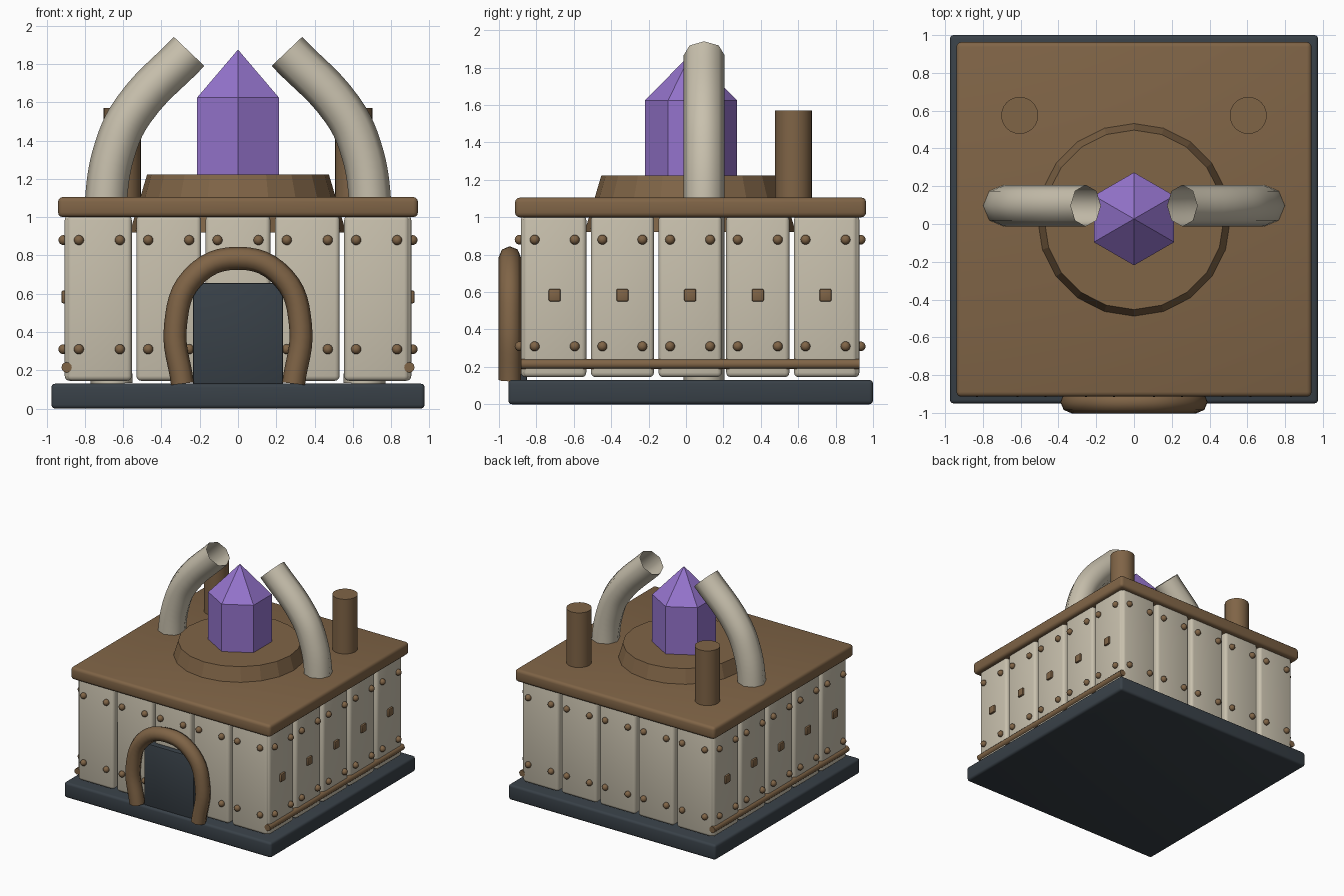
import bpy, math
from mathutils import Vector

if "Cube" in bpy.data.objects:
    bpy.data.objects.remove(bpy.data.objects["Cube"])

CY = 0.022           # depth centre of the building
PITCH = 0.362        # plank spacing
HALF = 0.905         # outer face of the walls


def material(name, rgb):
    m = bpy.data.materials.new(name)
    m.diffuse_color = (*rgb, 1)
    m.use_nodes = True
    m.node_tree.nodes["Principled BSDF"].inputs["Base Color"].default_value = m.diffuse_color
    return m


BONE = material("bone", (0.58, 0.53, 0.42))
WOOD = material("brown wood", (0.215, 0.128, 0.062))
SLATE = material("dark slate", (0.040, 0.052, 0.064))
CRYSTAL = material("purple crystal", (0.30, 0.175, 0.61))


def finish(name, mat, smooth=True):
    ob = bpy.context.object
    ob.name = name
    ob.data.materials.clear()
    ob.data.materials.append(mat)
    if smooth:
        bpy.ops.object.shade_smooth_by_angle(angle=math.radians(40))
    return ob


def box(name, mat, lo, hi, bevel=0.02, segments=3):
    lo, hi = Vector(lo), Vector(hi)
    bpy.ops.mesh.primitive_cube_add(size=1, location=(lo + hi) / 2)
    ob = bpy.context.object
    ob.scale = hi - lo
    bpy.ops.object.transform_apply(location=False, rotation=False, scale=True)
    mod = ob.modifiers.new("bevel", 'BEVEL')
    mod.width, mod.segments = bevel, segments
    bpy.ops.object.modifier_apply(modifier=mod.name)
    return finish(name, mat)


def cone(name, mat, sides, r1, r2, z1, z2, x=0, y=CY, smooth=True):
    bpy.ops.mesh.primitive_cone_add(vertices=sides, radius1=r1, radius2=r2,
                                    depth=z2 - z1, location=(x, y, (z1 + z2) / 2))
    return finish(name, mat, smooth)


def tube(name, mat, points, radius):
    """Open eight-sided tube along a smooth path."""
    cu = bpy.data.curves.new(name, 'CURVE')
    cu.dimensions = '3D'
    cu.bevel_depth, cu.bevel_resolution, cu.resolution_u = radius, 2, 6
    sp = cu.splines.new('BEZIER')
    sp.bezier_points.add(len(points) - 1)
    for bp, p in zip(sp.bezier_points, points):
        bp.co = p
        bp.handle_left_type = bp.handle_right_type = 'AUTO'
    ob = bpy.data.objects.new(name, cu)
    bpy.context.collection.objects.link(ob)
    bpy.ops.object.select_all(action='DESELECT')
    ob.select_set(True)
    bpy.context.view_layer.objects.active = ob
    bpy.ops.object.convert(target='MESH')
    ob = finish(name, mat, False)
    bpy.ops.object.shade_smooth_by_angle(angle=math.radians(60))
    return ob


# Foundation slab and roof slab
box("foundation", SLATE, (-0.975, -0.95, 0), (0.975, 1.0, 0.13))
box("roof", WOOD, (-0.94, -0.914, 1.0), (0.94, 0.963, 1.105), 0.025)

# Four plank walls, each built along x and turned about the building centre
for wall, turn in (("front", 0), ("right", 90), ("back", 180), ("left", 270)):
    parts = []
    for i in range(-2, 3):
        c = i * PITCH
        parts.append(box(wall + "_plank", BONE, (c - 0.169, -HALF, 0.145),
                         (c + 0.169, -HALF + 0.08, 1.01), 0.025))
        # Rivets at the plank corners
        for dx in (-0.107, 0.107):
            for z in (0.31, 0.88):
                bpy.ops.mesh.primitive_uv_sphere_add(
                    segments=12, ring_count=8, radius=0.026,
                    location=(c + dx, -HALF - 0.007, z))
                parts.append(finish(wall + "_rivet", WOOD))
        # Small square plugs on the side walls
        if turn in (90, 270):
            parts.append(box(wall + "_plug", WOOD, (c - 0.032, -HALF - 0.017, 0.55),
                             (c + 0.032, -HALF + 0.02, 0.617), 0.008, 2))
    # Low rail along the side walls
    if turn in (90, 270):
        bpy.ops.mesh.primitive_cylinder_add(vertices=12, radius=0.027, depth=1.81,
                                            location=(0, -HALF + 0.01, 0.215),
                                            rotation=(0, math.pi / 2, 0))
        parts.append(finish(wall + "_rail", WOOD))
    for ob in parts:
        ob.rotation_mode = 'XYZ'
        a = math.radians(turn)
        x, y, z = ob.location
        ob.location = (x * math.cos(a) - y * math.sin(a),
                       x * math.sin(a) + y * math.cos(a) + CY, z)
        ob.rotation_euler.z = ob.rotation_euler.z + a

# Door and its horseshoe-shaped frame
box("door", SLATE, (-0.235, -0.93, 0.12), (0.235, -0.85, 0.655), 0.01, 2)
half_arch = [(0.29, 0.13), (0.327, 0.43), (0.235, 0.685)]
arch = [(-x, z) for x, z in half_arch] + [(0, 0.785)] + half_arch[::-1]
tube("door_frame", WOOD, [(x, -0.942, z) for x, z in arch], 0.06)

# Round pedestal with crystal shaft and tip
cone("pedestal", WOOD, 20, 0.565, 0.475, 0.92, 1.222, smooth=False)
cone("crystal_shaft", CRYSTAL, 6, 0.246, 0.246, 1.15, 1.625, y=0.027, smooth=False)
cone("crystal_tip", CRYSTAL, 6, 0.246, 0, 1.625, 1.875, y=0.027, smooth=False)

# Paired curved tusks and roof posts
for side, s in (("left", -1), ("right", 1)):
    path = [(0.66, 0.13), (0.69, 1.08), (0.635, 1.38), (0.545, 1.56), (0.255, 1.865)]
    tube(side + "_tusk", BONE, [(s * x, 0.097, z) for x, z in path], 0.11)
    cone(side + "_post", WOOD, 24, 0.098, 0.098, 1.02, 1.57, s * 0.605, 0.575)
